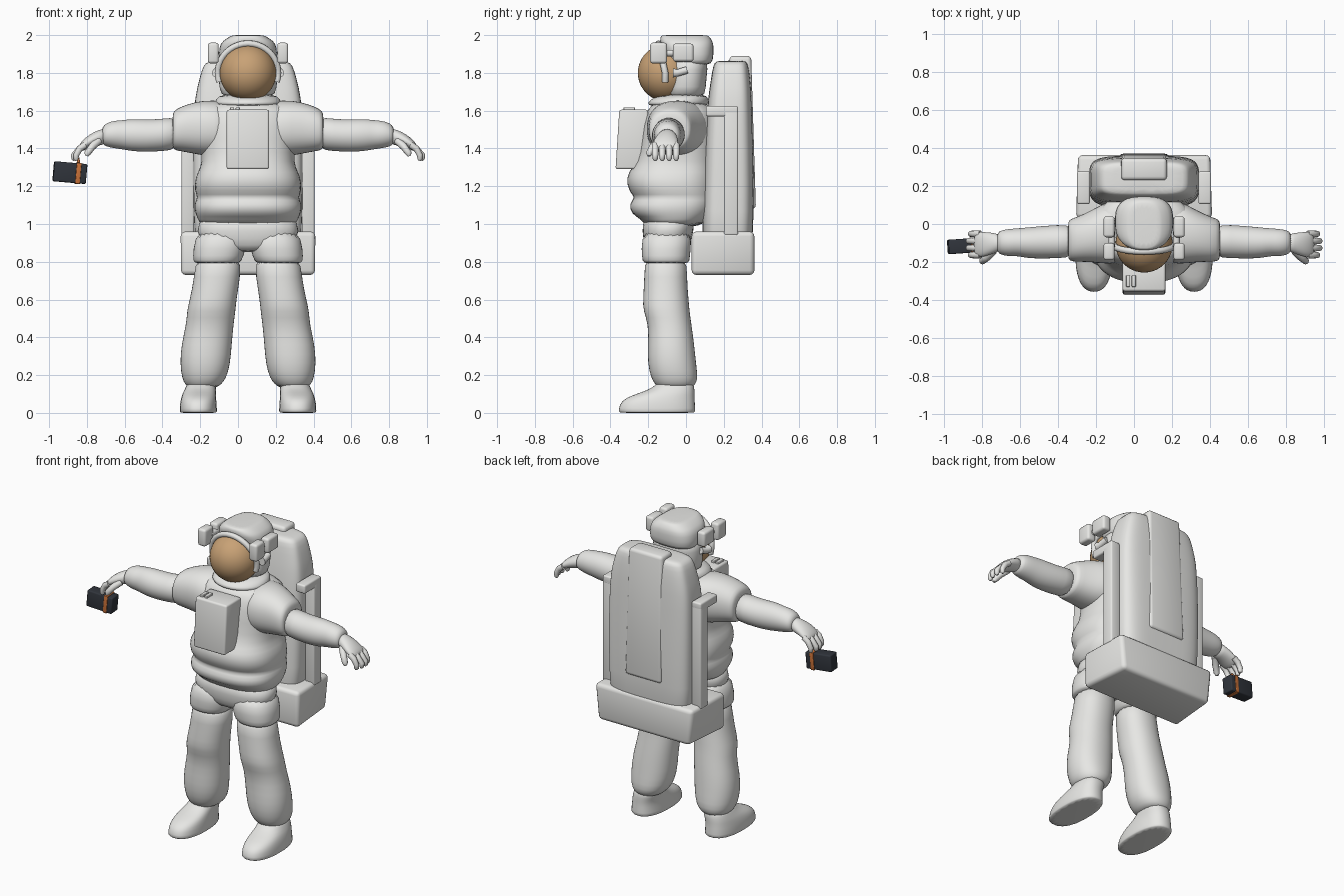
import bpy, bmesh, math
from mathutils import Vector

if "Cube" in bpy.data.objects:
    bpy.data.objects.remove(bpy.data.objects["Cube"])

CX = 0.053  # body centre line


def material(name, rgb, rough=0.6):
    m = bpy.data.materials.new(name)
    m.use_nodes = True
    m.diffuse_color = (*rgb, 1)
    node = m.node_tree.nodes["Principled BSDF"]
    node.inputs["Base Color"].default_value = (*rgb, 1)
    node.inputs["Roughness"].default_value = rough
    return m


white = material("suit white", (0.8, 0.8, 0.78))
gold = material("visor gold", (0.58, 0.36, 0.18))
dark = material("camera dark", (0.03, 0.035, 0.045))
orange = material("stripe orange", (0.6, 0.17, 0.04))


def add(name, bm, mat, x=CX, subdiv=0, angle=40):
    bmesh.ops.recalc_face_normals(bm, faces=bm.faces)
    me = bpy.data.meshes.new(name)
    bm.to_mesh(me)
    bm.free()
    me.materials.append(mat)
    me.shade_smooth()
    if not subdiv:
        me.set_sharp_from_angle(angle=math.radians(angle))
    ob = bpy.data.objects.new(name, me)
    ob.location.x = x
    bpy.context.collection.objects.link(ob)
    if subdiv:
        mod = ob.modifiers.new("smooth", "SUBSURF")
        mod.levels = mod.render_levels = subdiv
    return ob


def loft(name, rings, axis="z", side=1, power=2.0, n=20, mat=white, subdiv=1):
    """Skin rings (along, a0, a1, b0, b1): extents in the two other axes."""
    bm = bmesh.new()
    loops = []
    for along, a0, a1, b0, b1 in rings:
        loop = []
        for i in range(n):
            t = math.tau * (i + 0.5) / n
            c, s = math.cos(t), math.sin(t)
            a = (a0 + a1) / 2 + (a1 - a0) / 2 * math.copysign(abs(c) ** (2 / power), c)
            b = (b0 + b1) / 2 + (b1 - b0) / 2 * math.copysign(abs(s) ** (2 / power), s)
            p = (a, b, along) if axis == "z" else (along, a, b)
            loop.append(bm.verts.new((p[0] * side, p[1], p[2])))
        loops.append(loop)
    for p, q in zip(loops, loops[1:]):
        for i in range(n):
            bm.faces.new((p[i], p[(i + 1) % n], q[(i + 1) % n], q[i]))
    bm.faces.new(loops[0])
    bm.faces.new(loops[-1])
    return add(name, bm, mat, subdiv=subdiv)


def box(name, lo, hi, bevel=0.015, mat=white, x=CX, shape=None):
    bm = bmesh.new()
    bmesh.ops.create_cube(bm, size=1)
    lo, hi = Vector(lo), Vector(hi)
    for v in bm.verts:
        v.co = Vector([(lo[k] + hi[k]) / 2 + v.co[k] * (hi[k] - lo[k]) for k in range(3)])
        if shape:
            shape(v.co)
    bmesh.ops.bevel(bm, geom=bm.edges[:], offset=bevel, segments=3, profile=0.5, affect="EDGES")
    return add(name, bm, mat, x)


def tube(name, points, radius, mat=white):
    """Round tube through points (x, y, z, thickness factor)."""
    cu = bpy.data.curves.new(name, "CURVE")
    cu.dimensions = "3D"
    cu.bevel_depth, cu.bevel_resolution, cu.use_fill_caps = radius, 3, True
    sp = cu.splines.new("POLY")
    sp.points.add(len(points) - 1)
    for p, q in zip(sp.points, points):
        p.co, p.radius = (*q[:3], 1), q[3]
    sp.use_smooth = True
    cu.materials.append(mat)
    ob = bpy.data.objects.new(name, cu)
    ob.location.x = CX
    bpy.context.collection.objects.link(ob)


# Torso with waist rolls: height, half width, front, back
torso = [(0.98, .26, -.22, .08), (1.03, .265, -.24, .12), (1.05, .28, -.29, .15),
         (1.11, .288, -.305, .17), (1.14, .265, -.265, .17), (1.17, .285, -.305, .17),
         (1.25, .282, -.32, .17), (1.3, .25, -.285, .17), (1.36, .245, -.25, .17),
         (1.54, .26, -.235, .17), (1.61, .25, -.2, .16), (1.65, .18, -.17, .1)]
loft("torso", [(z, -w, w, f, b) for z, w, f, b in torso], power=2.5, n=28)

# Hips and collar
loft("hips", [(.85, -.1, .1, -.19, -.01), (.88, -.24, .24, -.22, .02),
              (.96, -.28, .28, -.235, .04), (1.06, -.26, .26, -.23, .06)], power=2.5)
loft("neck_ring", [(1.62, -.17, .17, -.2, .11), (1.64, -.18, .18, -.205, .12),
                   (1.66, -.17, .17, -.19, .12), (1.69, -.15, .15, -.13, .11)], n=24)

for s, label in ((1, "left"), (-1, "right")):
    # Leg: shorts cuff, padded leg, boot
    loft(label + "_shorts", [(.79, .05, .28, -.22, .01), (.8, .035, .293, -.232, .02),
                             (.86, .01, .292, -.238, .025), (.98, 0, .275, -.235, .04)],
         side=s, power=2.3)
    loft(label + "_leg", [(.84, .03, .28, -.225, .01), (.72, .04, .285, -.22, .005),
                          (.6, .06, .31, -.23, .015), (.54, .065, .325, -.228, .02),
                          (.47, .075, .328, -.2, .03), (.36, .085, .355, -.203, .045),
                          (.26, .092, .362, -.205, .055), (.18, .115, .35, -.185, .065),
                          (.155, .14, .335, -.165, .05), (.13, .16, .32, -.15, .04)],
         side=s, power=2.2)
    loft(label + "_boot", [(0, .165, .362, -.358, .05), (.003, .163, .363, -.36, .052),
                           (.045, .165, .362, -.355, .05), (.08, .168, .355, -.325, .047),
                           (.108, .17, .345, -.24, .047), (.135, .168, .33, -.17, .045),
                           (.17, .17, .32, -.15, .04)], side=s, power=2.4)
    # Arm: shoulder cap, sleeve, wrist
    loft(label + "_shoulder", [(.08, -.2, .14, 1.36, 1.64), (.18, -.215, .13, 1.35, 1.66),
                               (.28, -.2, .07, 1.37, 1.65), (.36, -.2, .035, 1.385, 1.62),
                               (.395, -.195, .025, 1.39, 1.6), (.4, -.17, 0, 1.42, 1.57)],
         axis="x", side=s, power=2.3)
    loft(label + "_arm", [(.36, -.18, 0, 1.39, 1.575), (.46, -.18, -.005, 1.385, 1.555),
                          (.54, -.183, -.01, 1.38, 1.555), (.62, -.18, -.018, 1.385, 1.557),
                          (.665, -.168, -.022, 1.395, 1.55), (.71, -.172, -.025, 1.4, 1.548),
                          (.75, -.162, -.032, 1.41, 1.535), (.775, -.15, -.045, 1.42, 1.515)],
         axis="x", side=s)
    loft(label + "_palm", [(.75, -.145, -.055, 1.42, 1.51), (.79, -.155, -.045, 1.415, 1.5),
                           (.84, -.175, -.04, 1.4, 1.475), (.875, -.175, -.04, 1.385, 1.445),
                           (.895, -.165, -.05, 1.385, 1.42)], axis="x", side=s, n=14)
    # Four drooping fingers and the thumb
    for i in range(4):
        y = -.163 + .037 * i
        reach = .91 + (.012 if i in (1, 2) else 0)
        tube(f"{label}_finger_{i + 1}",
             [(.86 * s, y, 1.42, 1), (.89 * s, y, 1.4, 1), (reach * s, y, 1.365, .9),
              (reach * s, y, 1.345, .8), ((reach - .003) * s, y, 1.335, .4)], .018)
    tube(label + "_thumb", [(.79 * s, -.14, 1.44, 1), (.825 * s, -.175, 1.41, 1),
                            (.85 * s, -.195, 1.375, .9), (.855 * s, -.195, 1.36, .45)], .02)
    # Helmet lamp, side light box and ear fitting
    xs = sorted((.155 * s, .213 * s))
    box(label + "_lamp", (xs[0], -.19, 1.85), (xs[1], -.1, 1.96))
    box(label + "_side_light", (xs[0], -.07, 1.86), (xs[1], .04, 1.955))
    tube(label + "_lamp_bracket", [(.17 * s, -.12, 1.905, 1), (.17 * s, -.04, 1.905, 1)], .018)
    tube(label + "_ear_bar", [(.165 * s, -.07, 1.8, 1.3), (.165 * s, -.045, 1.8, 1),
                              (.16 * s, .005, 1.815, 1)], .02)
    # Pack side rail and forward grip
    xs = sorted((.285 * s, .352 * s))
    box(label + "_rail", (xs[0], .2, .94), (xs[1], .276, 1.6), .01)
    box(label + "_rail_grip", (xs[0], .105, 1.57), (xs[1], .276, 1.625), .01)

# Helmet: lower shell, crown, visor, brim
loft("helmet_shell", [(1.66, -.14, .14, -.12, .1), (1.72, -.155, .155, -.1, .105),
                      (1.82, -.16, .16, -.1, .115), (1.9, -.15, .15, -.1, .12)], power=2.3)
loft("helmet_crown", [(1.84, -.145, .145, -.08, .125), (1.86, -.155, .155, -.1, .145),
                      (1.94, -.155, .155, -.13, .148), (1.97, -.135, .135, -.14, .142),
                      (1.997, -.09, .09, -.135, .12), (2.0, -.08, .08, -.125, .11)],
     power=2.8, n=24)
bm = bmesh.new()
bmesh.ops.create_uvsphere(bm, u_segments=40, v_segments=24, radius=.15)
bmesh.ops.translate(bm, verts=bm.verts, vec=(0, -.105, 1.8))
add("visor", bm, gold)
arc = [math.pi * (i / 24 * 1.2 - .1) for i in range(25)]
tube("visor_brim", [(.16 * math.cos(t), -.11 - .035 * max(0, math.sin(t)),
                     1.8 + .155 * math.sin(t), 1) for t in arc], .017)

# Chest control box with switches on top
def lean(co):
    if co.z > 1.5 and co.y < -.3:
        co.y += .02

box("chest_box", (-.113, -.373, 1.29), (.112, -.2, 1.605), .012, shape=lean)
for i in range(2):
    x = -.095 + .03 * i
    box(f"chest_switch_{i + 1}", (x, -.33, 1.595), (x + .022, -.27, 1.618), .004)

# Life support pack, raised back panel and base box
pack = [(.9, .27, .09, .345), (.92, .285, .085, .355), (1.2, .292, .09, .362),
        (1.62, .29, .11, .35), (1.72, .27, .125, .345), (1.82, .245, .14, .335),
        (1.855, .225, .15, .325), (1.865, .19, .17, .31)]
loft("backpack", [(z, -w, w, f, b) for z, w, f, b in pack], power=4.5, n=32)


def slope(co):
    if co.z > 1.5:
        co.y -= .025 if co.y > .3 else 0
        co.x *= .92

box("pack_back_panel", (-.13, .23, 1.08), (.13, .37, 1.89), .02, shape=slope)


def taper(co):
    if co.z < .8 and co.y > .2:
        co.x *= .93
    if co.y > .2:
        co.x *= .98

box("pack_base", (-.357, .03, .73), (.357, .362, .96), .025, shape=taper)

# Hand-held camera with a coloured band
for name, lo, hi, mat, bev in (
        ("camera_body", (-.087, -.038, -.053), (.087, .038, .053), dark, .008),
        ("camera_band", (.03, -.041, -.056), (.055, .041, .056), orange, .003)):
    cam = box(name, lo, hi, bev, mat, -.89)
    cam.location = (-.89, -.115, 1.272)
    cam.rotation_euler = (0, math.radians(5), math.radians(4))
tube("camera_strap", [(-.9, -.115, 1.35, 1), (-.895, -.115, 1.31, 1)], .008, orange)
